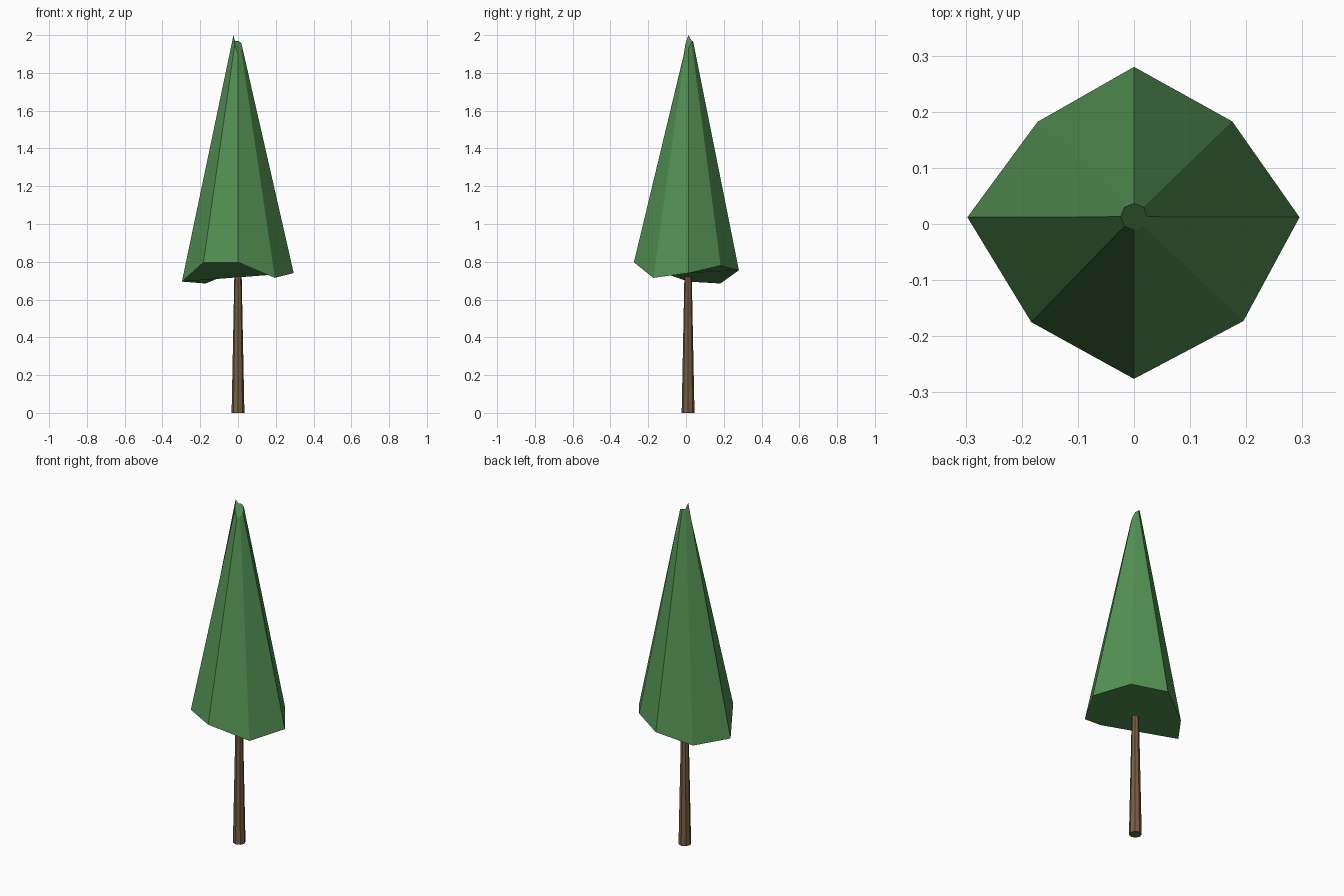
import bpy, bmesh
from math import sin, cos, tau

if "Cube" in bpy.data.objects:
    bpy.data.objects.remove(bpy.data.objects["Cube"])

CY = 0.011  # shared axis of trunk and foliage


def material(name, rgb):
    m = bpy.data.materials.new(name)
    m.diffuse_color = (*rgb, 1)
    m.use_nodes = True
    m.node_tree.nodes["Principled BSDF"].inputs["Base Color"].default_value = m.diffuse_color
    return m


def loft(name, lower, upper, mat):
    """Flat-faced closed solid between two rings of equal count."""
    bm = bmesh.new()
    a = [bm.verts.new(p) for p in lower]
    b = [bm.verts.new(p) for p in upper]
    n = len(a)
    for i in range(n):
        j = (i + 1) % n
        bm.faces.new((a[i], a[j], b[j], b[i]))
    bm.faces.new(a[::-1])
    bm.faces.new(b)
    bmesh.ops.recalc_face_normals(bm, faces=bm.faces)
    me = bpy.data.meshes.new(name)
    bm.to_mesh(me)
    bm.free()
    me.materials.append(mat)
    ob = bpy.data.objects.new(name, me)
    bpy.context.collection.objects.link(ob)
    return ob


def ring(r, z, n=8):
    return [(r * cos(tau * i / n), CY + r * sin(tau * i / n), z) for i in range(n)]


# Trunk: slim tapered post
loft("trunk", ring(0.034, 0), ring(0.019, 0.75), material("bark", (0.19, 0.115, 0.055)))

# Foliage: irregular eight-sided cone with ragged hem and snapped tip
hem = [(0.295, 0.012, 0.74), (0.175, 0.183, 0.78), (0, 0.28, 0.755), (-0.172, 0.182, 0.685),
       (-0.297, 0.012, 0.695), (-0.183, -0.175, 0.797), (0, -0.276, 0.797), (0.195, -0.173, 0.715)]
tip_z = [1.93, 1.96, 1.97, 1.97, 2.0, 1.95, 1.90, 1.92]
tip = [(x, y + 0.002, z) for (x, y, _), z in zip(ring(0.024, 0), tip_z)]
loft("foliage", hem, tip, material("leaf_green", (0.085, 0.28, 0.085)))
